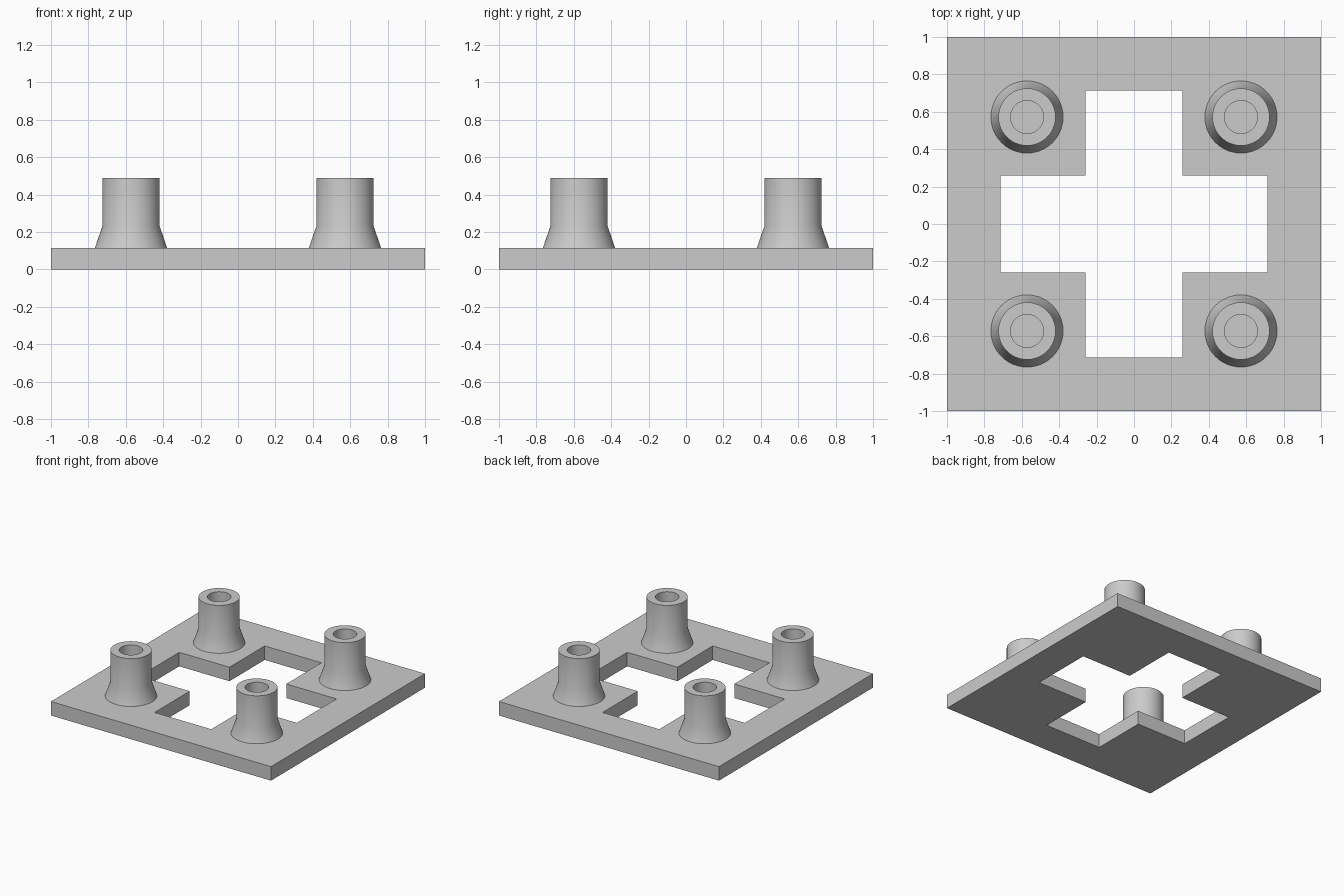
import bpy, bmesh, math

cube = bpy.data.objects.get("Cube")
if cube:
    bpy.data.objects.remove(cube, do_unlink=True)

PLATE_TOP = 0.115
POST_TOP = 0.49
POST_OFFSET = 0.572

grey = bpy.data.materials.new("light grey")
grey.use_nodes = True
colour = (0.6, 0.6, 0.6, 1)
grey.diffuse_color = colour
grey.node_tree.nodes["Principled BSDF"].inputs["Base Color"].default_value = colour


def make_object(name, bm):
    bmesh.ops.recalc_face_normals(bm, faces=bm.faces)
    mesh = bpy.data.meshes.new(name)
    bm.to_mesh(mesh)
    bm.free()
    mesh.materials.append(grey)
    obj = bpy.data.objects.new(name, mesh)
    bpy.context.collection.objects.link(obj)
    return obj


# Base plate: a grid of cells, with the cross-shaped opening left out
cuts = [-1, -0.715, -0.258, 0.258, 0.715, 1]
bm = bmesh.new()
points = [[bm.verts.new((x, y, 0)) for y in cuts] for x in cuts]
for i in range(5):
    for j in range(5):
        in_cross = (i == 2 and 0 < j < 4) or (j == 2 and 0 < i < 4)
        if not in_cross:
            bm.faces.new((points[i][j], points[i + 1][j],
                          points[i + 1][j + 1], points[i][j + 1]))
bmesh.ops.delete(bm, geom=[v for v in bm.verts if not v.link_faces], context='VERTS')
result = bmesh.ops.extrude_face_region(bm, geom=bm.faces[:], use_keep_orig=True)
top = [v for v in result["geom"] if isinstance(v, bmesh.types.BMVert)]
bmesh.ops.translate(bm, verts=top, vec=(0, 0, PLATE_TOP))
make_object("base_plate", bm)

# Hollow posts with a flared foot, turned from one profile
profile = [(0.193, PLATE_TOP), (0.153, 0.232), (0.153, POST_TOP),
           (0.088, POST_TOP), (0.088, PLATE_TOP)]


def make_post(name, x, y):
    bm = bmesh.new()
    verts = [bm.verts.new((r, 0, z)) for r, z in profile]
    edges = [bm.edges.new(pair) for pair in zip(verts, verts[1:])]
    bmesh.ops.spin(bm, geom=verts + edges, cent=(0, 0, 0), axis=(0, 0, 1),
                   angle=math.tau, steps=64, use_merge=True)
    bmesh.ops.remove_doubles(bm, verts=bm.verts, dist=0.0001)
    post = make_object(name, bm)
    post.location = (x, y, 0)
    bpy.ops.object.select_all(action='DESELECT')
    post.select_set(True)
    bpy.context.view_layer.objects.active = post
    bpy.ops.object.shade_smooth_by_angle(angle=math.radians(30))


for side, sx in (("left", 1), ("right", -1)):
    for end, sy in (("front", -1), ("back", 1)):
        make_post(f"{end}_{side}_post", sx * POST_OFFSET, sy * POST_OFFSET)
